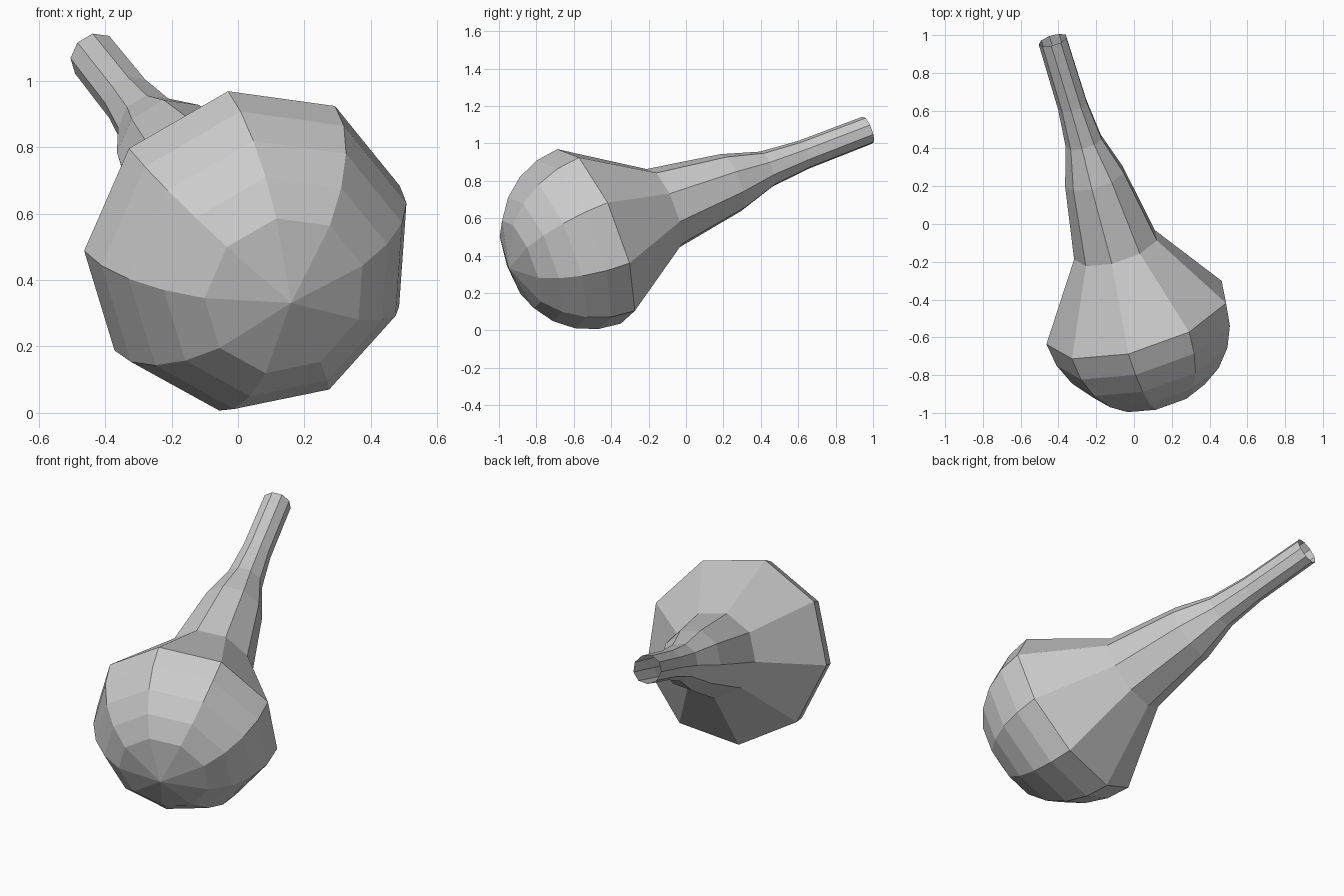
import bpy, bmesh
from math import sin, cos, tau, radians
from mathutils import Vector

if "Cube" in bpy.data.objects:
    bpy.data.objects.remove(bpy.data.objects["Cube"])

SIDES = 9
R = 0.505

# Tilted axis from the rounded tip to the open nozzle
tip = Vector((0.16, -0.947, 0.331))
axis = Vector((-0.59, 1.92, 0.74)).normalized()
u = Vector((-0.10, -0.39, 0.92))
u = (u - axis * u.dot(axis)).normalized()
v = axis.cross(u)

# Profile as (distance along axis, radius): half-sphere bulb, then tapering neck
profile = [(R * (1 - cos(radians(a))), R * sin(radians(a))) for a in (30, 45, 60, 75, 90)]
profile += [(0.92, 0.233), (1.33, 0.165), (1.54, 0.101), (1.757, 0.081), (2.14, 0.078)]

bm = bmesh.new()
rings = []
for s, r in profile:
    rings.append([bm.verts.new(tip + axis * s + (u * cos(tau * i / SIDES) + v * sin(tau * i / SIDES)) * r)
                  for i in range(SIDES)])

# Rounded tip fan
pole = bm.verts.new(tip)
for i in range(SIDES):
    bm.faces.new((pole, rings[0][(i + 1) % SIDES], rings[0][i]))

# Walls, left open at the nozzle
for a, b in zip(rings, rings[1:]):
    for i in range(SIDES):
        j = (i + 1) % SIDES
        bm.faces.new((a[i], a[j], b[j], b[i]))

mesh = bpy.data.meshes.new("bulb_syringe")
bm.to_mesh(mesh)
bm.free()
bpy.context.collection.objects.link(bpy.data.objects.new("bulb_syringe", mesh))
